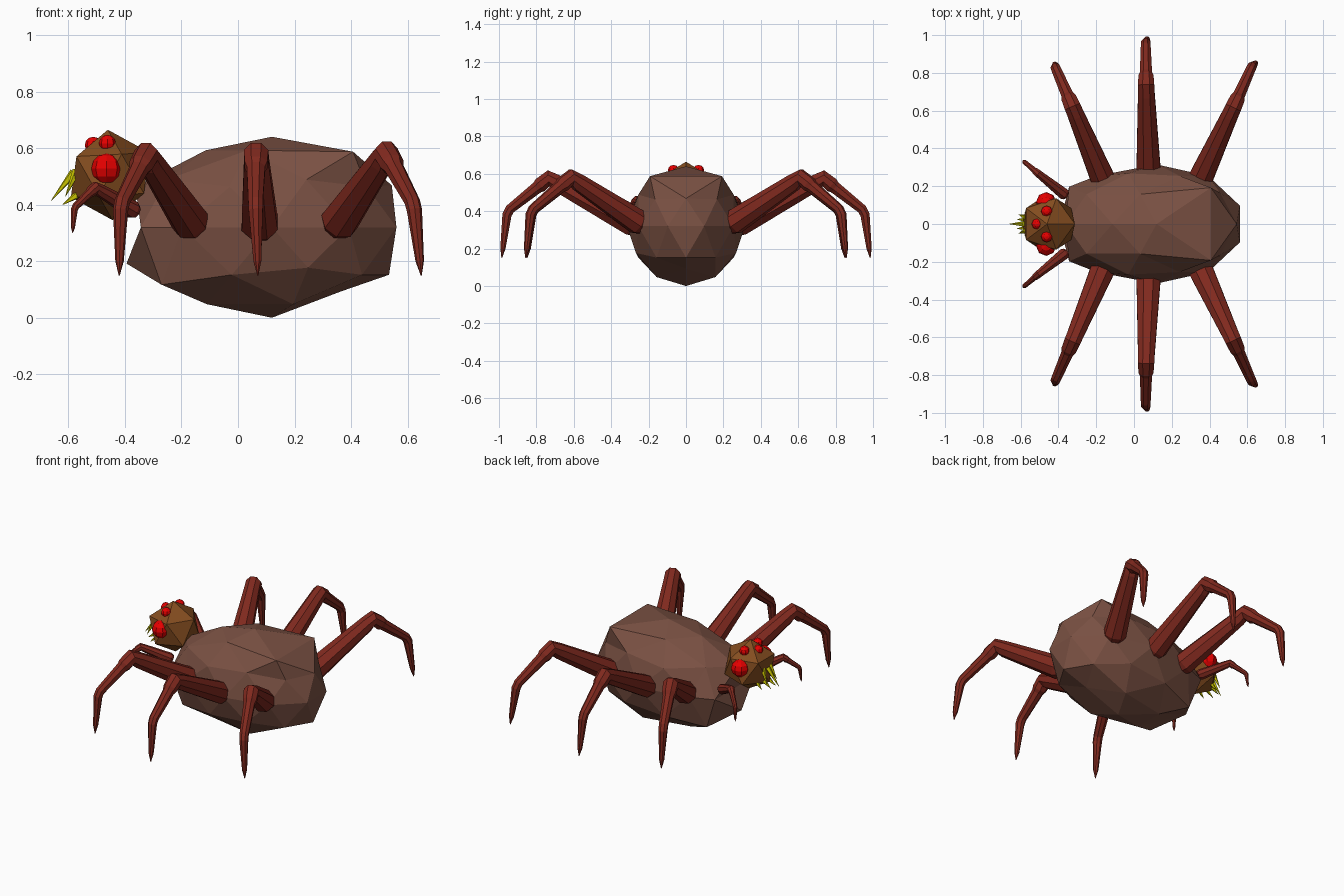
import bpy, bmesh, math
from mathutils import Vector, Matrix

cube = bpy.data.objects.get("Cube")
if cube:
    bpy.data.objects.remove(cube)


def material(name, rgb):
    m = bpy.data.materials.new(name)
    m.use_nodes = True
    m.diffuse_color = (*rgb, 1)
    m.node_tree.nodes["Principled BSDF"].inputs["Base Color"].default_value = (*rgb, 1)
    return m


BODY = material("dusty brown", (0.195, 0.082, 0.056))
HEAD = material("ochre brown", (0.23, 0.074, 0.014))
LEG = material("dark red brown", (0.215, 0.022, 0.013))
EYE = material("bright red", (0.80, 0.0, 0.0))
FANG = material("yellow", (0.62, 0.58, 0.0))


def finish(name, bm, mat):
    bmesh.ops.recalc_face_normals(bm, faces=bm.faces)
    mesh = bpy.data.meshes.new(name)
    bm.to_mesh(mesh)
    bm.free()
    mesh.materials.append(mat)
    ob = bpy.data.objects.new(name, mesh)
    bpy.context.collection.objects.link(ob)
    return ob


def tube(name, path, radii, mat, sides=8):
    """Faceted limb: rings swept along a path, capped at both ends."""
    bm = bmesh.new()
    pts = [Vector(p) for p in path]
    rings = []
    for i, (p, r) in enumerate(zip(pts, radii)):
        steps = [(b - a).normalized() for a, b in zip(pts, pts[1:])][max(i - 1, 0):i + 1]
        axis = sum(steps, Vector()).normalized()
        # The limb's own vertical plane keeps every ring aligned
        run = pts[-1] - pts[0]
        side = Vector((-run.y, run.x, 0)).normalized()
        side = (side - axis * side.dot(axis)).normalized()
        up = axis.cross(side)
        ring = []
        for k in range(sides):
            a = math.tau * (k + 0.5) / sides
            ring.append(bm.verts.new(p + r * (math.cos(a) * side + math.sin(a) * up)))
        rings.append(ring)
    for a, b in zip(rings, rings[1:]):
        for k in range(sides):
            n = (k + 1) % sides
            bm.faces.new((a[k], a[n], b[n], b[k]))
    bm.faces.new(rings[0])
    bm.faces.new(rings[-1])
    return finish(name, bm, mat)


# Abdomen: stretched icosphere, longer toward the head, with a few pulled points
bm = bmesh.new()
bmesh.ops.create_icosphere(bm, subdivisions=2, radius=1, matrix=Matrix.Rotation(math.pi, 4, "Z"))
nudges = [  # direction on the sphere, offset
    ((0.43, 0.31, 0.85), (0.09, 0.095, -0.005)),
    ((0.85, 0, 0.53), (0.03, 0, -0.02)),
    ((0.53, 0, -0.85), (0, 0, 0.045)),
    ((0.89, 0, -0.45), (0, 0, -0.025)),
    ((-0.53, 0, 0.85), (0.05, 0, 0)),
    ((-0.72, 0.53, -0.45), (0, 0.01, -0.06)),
    ((-0.85, 0, -0.53), (-0.055, 0, 0.04)),
    ((-0.95, 0.31, 0), (0.05, 0.10, 0)),
]
units = {v: v.co.copy() for v in bm.verts}
for v, u in units.items():
    v.co = (0.12 + u.x * (0.463 if u.x > 0 else 0.54), u.y * 0.315, 0.32 + u.z * 0.32)
for d, off in nudges:
    for s in ((1, -1) if d[1] else (1,)):
        target = Vector((d[0], d[1] * s, d[2]))
        v = min(units, key=lambda q: (units[q] - target).length)
        v.co += Vector((off[0], off[1] * s, off[2]))
finish("abdomen", bm, BODY)

# Head: slightly tilted icosahedron
bm = bmesh.new()
bmesh.ops.create_icosphere(bm, subdivisions=1, radius=0.16,
                           matrix=Matrix.Translation((-0.452, 0, 0.505)) @ Matrix.Rotation(math.radians(-3), 4, "Y"))
finish("head", bm, HEAD)


# Eyes: one in the middle, a small pair on top and a large pair at the sides
def eye(name, pos, radius):
    bm = bmesh.new()
    bmesh.ops.create_uvsphere(bm, u_segments=8, v_segments=6, radius=radius,
                              matrix=Matrix.Translation(pos))
    finish(name, bm, EYE)


eye("middle_eye", (-0.512, 0, 0.61), 0.03)
for s, side in ((1, "left"), (-1, "right")):
    eye(side + "_top_eye", (-0.462, 0.067 * s, 0.617), 0.03)
    eye(side + "_large_eye", (-0.465, 0.115 * s, 0.527), 0.054)


# Legs: thick thigh, rounded knee, thin shin and pointed foot
def leg(name, hip, knee, ankle, tip, scale=1.0):
    hip, knee, ankle, tip = map(Vector, (hip, knee, ankle, tip))
    thigh, shin = knee - hip, ankle - knee
    path = [hip, hip + thigh * 0.08, hip + thigh * 0.9, knee, knee + shin * 0.2,
            knee + shin * 0.28, ankle - shin * 0.06, ankle + (tip - ankle) * 0.08,
            ankle + (tip - ankle) * 0.8, tip]
    radii = [0.05, 0.069, 0.048, 0.047, 0.043, 0.035, 0.028, 0.027, 0.015, 0.002]
    tube(name, path, [r * scale for r in radii], LEG)


for s, side in ((1, "left"), (-1, "right")):
    leg(side + "_front_leg", (-0.155, 0.215 * s, 0.32), (-0.325, 0.62 * s, 0.575),
        (-0.415, 0.825 * s, 0.40), (-0.42, 0.85 * s, 0.15))
    leg(side + "_middle_leg", (0.078, 0.25 * s, 0.31), (0.064, 0.735 * s, 0.575),
        (0.062, 0.955 * s, 0.40), (0.07, 0.985 * s, 0.15))
    leg(side + "_back_leg", (0.345, 0.225 * s, 0.32), (0.525, 0.615 * s, 0.58),
        (0.622, 0.83 * s, 0.40), (0.648, 0.857 * s, 0.15))
    leg(side + "_feeler", (-0.36, 0.15 * s, 0.375), (-0.505, 0.265 * s, 0.46),
        (-0.578, 0.327 * s, 0.39), (-0.585, 0.335 * s, 0.30), 0.47)

# Fangs: thin spikes around the mouth
fangs = [  # base, tip
    ((-0.58, 0, 0.515), (-0.66, 0, 0.415)),
    ((-0.57, 0.035, 0.52), (-0.61, 0.05, 0.43)),
    ((-0.56, 0.02, 0.44), (-0.62, 0.025, 0.40)),
    ((-0.53, 0.05, 0.44), (-0.58, 0.06, 0.395)),
]
for i, (a, b) in enumerate(fangs):
    for s in ((1, -1) if a[1] else (1,)):
        name = f"fang_{i + 1}" + ("" if not a[1] else "_left" if s > 0 else "_right")
        tube(name, [(a[0], a[1] * s, a[2]), (b[0], b[1] * s, b[2])], [0.016, 0.001], FANG, 5)
